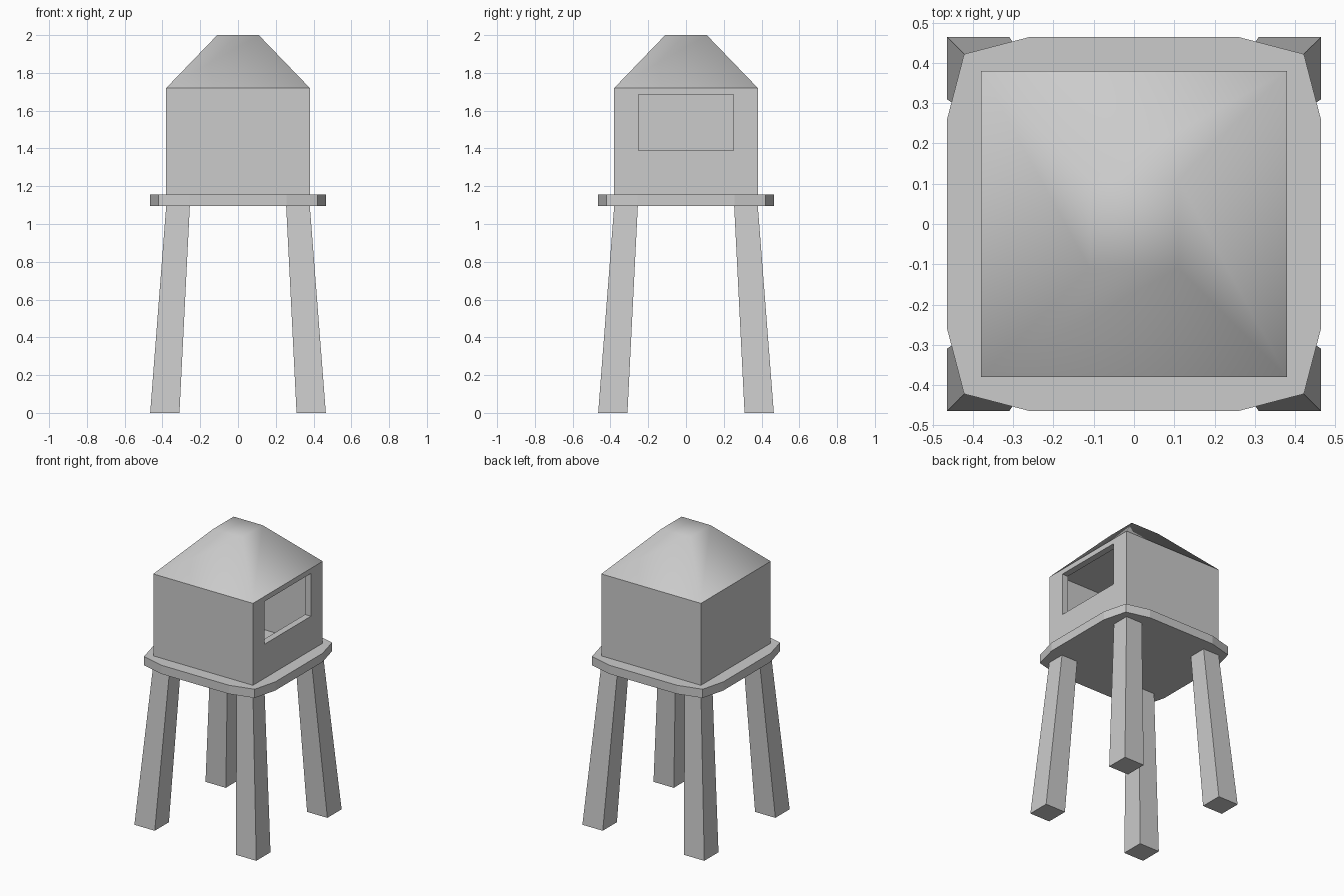
import bpy, bmesh, math
from mathutils import Vector

if "Cube" in bpy.data.objects:
    bpy.data.objects.remove(bpy.data.objects["Cube"])


def loft(name, rings, smooth_angle=None):
    """Closed solid through a stack of rings with equal point counts."""
    bm = bmesh.new()
    vs = [[bm.verts.new(p) for p in ring] for ring in rings]
    n = len(vs[0])
    for lo, hi in zip(vs, vs[1:]):
        for i in range(n):
            j = (i + 1) % n
            bm.faces.new((lo[i], lo[j], hi[j], hi[i]))
    bm.faces.new(vs[0][::-1])
    bm.faces.new(vs[-1])
    bmesh.ops.recalc_face_normals(bm, faces=bm.faces)
    mesh = bpy.data.meshes.new(name)
    bm.to_mesh(mesh)
    bm.free()
    ob = bpy.data.objects.new(name, mesh)
    bpy.context.collection.objects.link(ob)
    if smooth_angle:
        bpy.ops.object.select_all(action='DESELECT')
        ob.select_set(True)
        bpy.context.view_layer.objects.active = ob
        bpy.ops.object.shade_smooth_by_angle(angle=math.radians(smooth_angle))
    return ob


def rect(x0, x1, y0, y1, z):
    return [(x0, y0, z), (x1, y0, z), (x1, y1, z), (x0, y1, z)]


def square(r, z):
    return rect(-r, r, -r, r, z)


def cut(target, cutter):
    cutter.hide_render = True
    cutter.hide_viewport = True
    mod = target.modifiers.new(cutter.name, 'BOOLEAN')
    mod.operation = 'DIFFERENCE'
    mod.solver = 'EXACT'
    mod.object = cutter


# Four splayed, tapering legs
for sx, side in ((-1, "left"), (1, "right")):
    for sy, end in ((-1, "front"), (1, "back")):
        def leg_ring(a, b, z):
            return rect(sx * a, sx * b, sy * a, sy * b, z)
        loft(f"{end}_{side}_leg", [leg_ring(0.31, 0.465, 0), leg_ring(0.255, 0.38, 1.097)])

# Twelve-sided platform with blunted corners
quarter = [Vector((0.465, 0.257)), Vector((0.422, 0.422)), Vector((0.257, 0.465))]
outline = []
for k in range(4):
    c, s = round(math.cos(k * math.pi / 2)), round(math.sin(k * math.pi / 2))
    outline += [(p.x * c - p.y * s, p.x * s + p.y * c) for p in quarter]
loft("platform", [[(x, y, z) for x, y in outline] for z in (1.095, 1.155)])

# Hollow cabin with one window on the right side
cabin = loft("cabin_walls", [square(0.38, 1.155), square(0.38, 1.72)])
cut(cabin, loft("room_cutter", [square(0.335, 1.1), square(0.335, 1.8)]))
cut(cabin, loft("window_cutter", [rect(0.25, 0.5, -0.252, 0.252, 1.39),
                                  rect(0.25, 0.5, -0.252, 0.252, 1.685)]))

# Softly shaded roof with a flat cap
loft("roof", [square(0.38, 1.72), square(0.11, 2.0)], smooth_angle=75)
